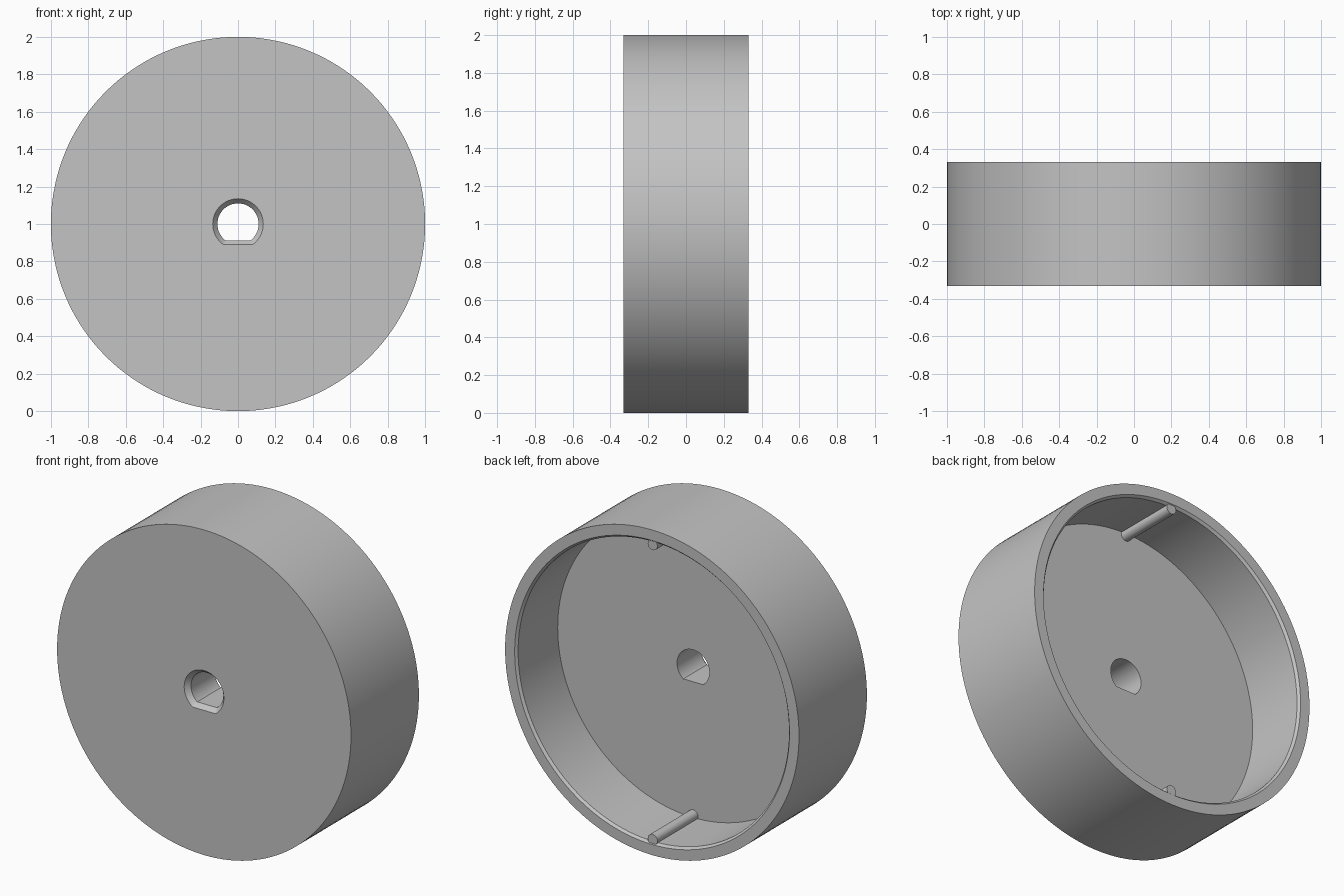
import bpy, bmesh, math

if "Cube" in bpy.data.objects:
    bpy.data.objects.remove(bpy.data.objects["Cube"], do_unlink=True)

SEGMENTS = 144
BACK, FLOOR = 0.33, -0.07

grey = bpy.data.materials.new("light_grey")
grey.use_nodes = True
colour = (0.55, 0.55, 0.55, 1)
grey.diffuse_color = colour
grey.node_tree.nodes["Principled BSDF"].inputs["Base Color"].default_value = colour


def finish(obj):
    obj.data.materials.clear()
    obj.data.materials.append(grey)
    bpy.ops.object.select_all(action="DESELECT")
    obj.select_set(True)
    bpy.context.view_layer.objects.active = obj
    bpy.ops.object.shade_smooth_by_angle(angle=math.radians(30))


def ring(bm, radius, y, flat):
    """Circle around the y axis, cut straight at a distance below its centre."""
    verts = []
    for i in range(SEGMENTS):
        a = math.tau * i / SEGMENTS
        z = max(radius * math.sin(a), -flat)
        verts.append(bm.verts.new((radius * math.cos(a), y, 1 + z)))
    return verts


# Cup body: closed profile of (radius, y, flat distance), with a D-shaped bore
profile = [
    (0.135, -BACK, 0.11),
    (1.0, -BACK, 1.0),
    (1.0, BACK, 1.0),
    (0.935, BACK, 1.0),
    (0.922, BACK - 0.015, 1.0),
    (0.922, FLOOR, 1.0),
    (0.11, FLOOR, 0.087),
    (0.11, -BACK + 0.03, 0.087),
]
bm = bmesh.new()
rings = [ring(bm, *p) for p in profile]
for k, a in enumerate(rings):
    b = rings[(k + 1) % len(rings)]
    for i in range(SEGMENTS):
        j = (i + 1) % SEGMENTS
        bm.faces.new((a[i], a[j], b[j], b[i]))
bmesh.ops.recalc_face_normals(bm, faces=bm.faces)
mesh = bpy.data.meshes.new("cup_body")
bm.to_mesh(mesh)
bm.free()
body = bpy.data.objects.new("cup_body", mesh)
bpy.context.collection.objects.link(body)
finish(body)

# Round ribs along the inner wall, top and bottom
for name, side in (("top_rib", 1), ("bottom_rib", -1)):
    start, end = FLOOR - 0.01, BACK - 0.005
    bpy.ops.mesh.primitive_cylinder_add(
        vertices=32, radius=0.033, depth=end - start,
        location=(0, (start + end) / 2, 1 + side * 0.907),
        rotation=(math.pi / 2, 0, 0))
    rib = bpy.context.object
    rib.name = name
    finish(rib)
